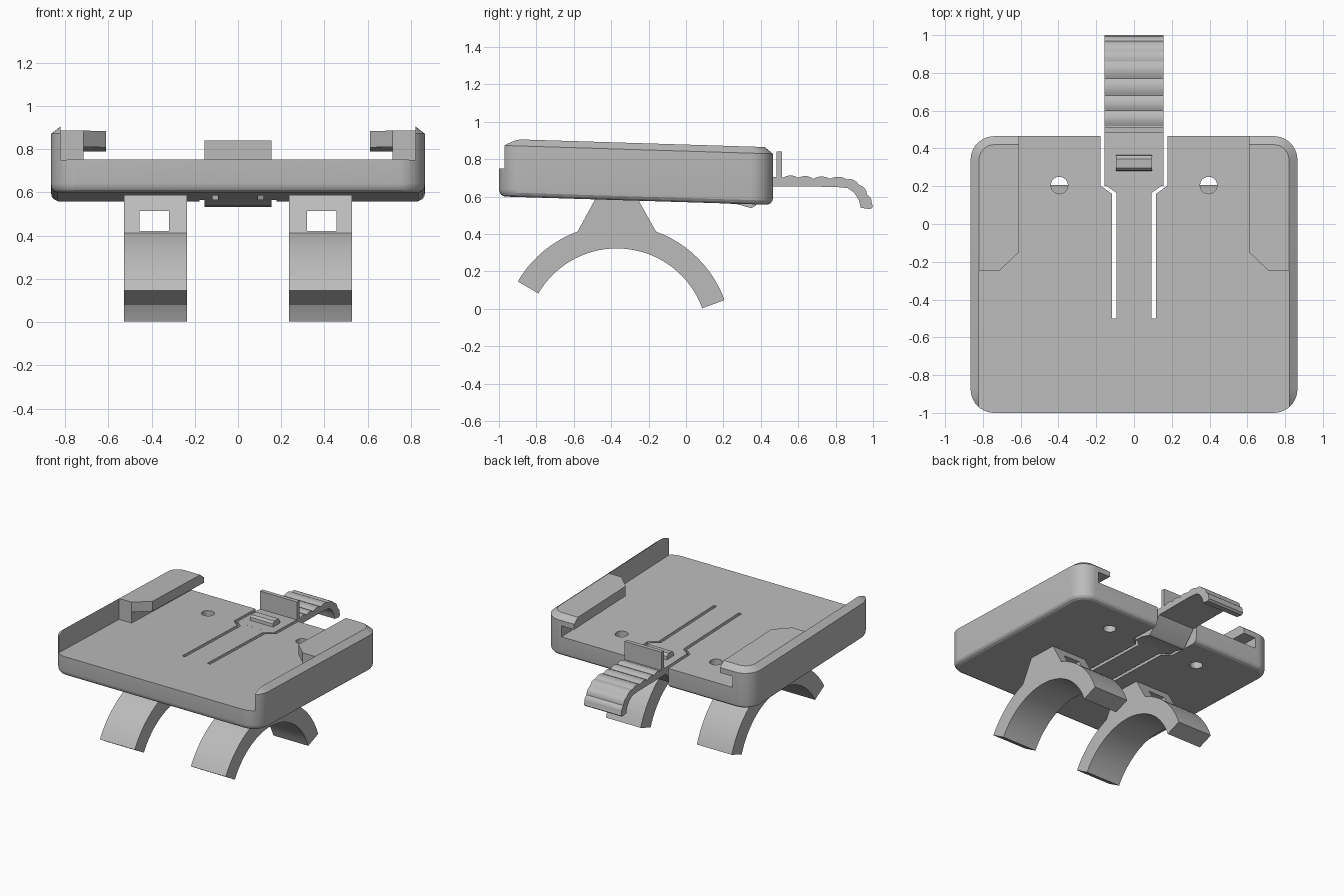
import bpy, bmesh, math
from mathutils import Vector

if "Cube" in bpy.data.objects:
    bpy.data.objects.remove(bpy.data.objects["Cube"], do_unlink=True)

grey = bpy.data.materials.new("plain grey")
grey.use_nodes = True
grey.diffuse_color = (0.5, 0.5, 0.5, 1)
grey.node_tree.nodes["Principled BSDF"].inputs["Base Color"].default_value = (0.5, 0.5, 0.5, 1)


def loft(name, rings):
    """Closed solid through a stack of equal-length rings."""
    bm = bmesh.new()
    loops = [[bm.verts.new(p) for p in ring] for ring in rings]
    n = len(loops[0])
    for a, b in zip(loops, loops[1:]):
        for i in range(n):
            j = (i + 1) % n
            bm.faces.new((a[i], a[j], b[j], b[i]))
    bm.faces.new(loops[0])
    bm.faces.new(loops[-1])
    bmesh.ops.recalc_face_normals(bm, faces=bm.faces)
    mesh = bpy.data.meshes.new(name)
    bm.to_mesh(mesh)
    bm.free()
    mesh.materials.append(grey)
    ob = bpy.data.objects.new(name, mesh)
    bpy.context.collection.objects.link(ob)
    return ob


def plan(name, outline, z0, z1):
    return loft(name, [[(x, y, z) for x, y in outline] for z in (z0, z1)])


def side(name, outline, x0, x1):
    return loft(name, [[(x, y, z) for y, z in outline] for x in (x0, x1)])


def rect(x0, x1, y0, y1):
    return [(x0, y0), (x1, y0), (x1, y1), (x0, y1)]


def cut(ob, cutter):
    """Subtract the cutter and discard it."""
    mod = ob.modifiers.new("cut", 'BOOLEAN')
    mod.operation, mod.solver, mod.object = 'DIFFERENCE', 'EXACT', cutter
    bpy.context.view_layer.update()
    mesh = bpy.data.meshes.new_from_object(ob.evaluated_get(bpy.context.evaluated_depsgraph_get()))
    ob.modifiers.clear()
    ob.data = mesh
    bpy.data.objects.remove(cutter, do_unlink=True)


def smooth(ob):
    bpy.ops.object.select_all(action='DESELECT')
    ob.select_set(True)
    bpy.context.view_layer.objects.active = ob
    bpy.ops.object.shade_smooth_by_angle(angle=math.radians(25))


def arc(cy, cz, r, a0, a1, steps):
    angles = [math.radians(a0 + (a1 - a0) * i / steps) for i in range(steps + 1)]
    return [(cy + r * math.cos(a), cz + r * math.sin(a)) for a in angles]


def rounded(inset, z):
    """Rounded rectangle outline of the tray at one height."""
    hx, y0, y1, r = 0.865 - inset, -1 + inset, 0.465 - inset, 0.125 - inset
    pts = []
    for cx, cy, a in ((hx - r, y1 - r, 0), (r - hx, y1 - r, 90),
                      (r - hx, y0 + r, 180), (hx - r, y0 + r, 270)):
        pts += arc(cx, cy, r, a, a + 90, 10)
    return [(x, y, z) for x, y in pts]


# Tray: rounded block with softened bottom and chamfered rim
FLOOR = 0.72
tray = loft("tray", [rounded(0.03, 0.57), rounded(0.012, 0.579), rounded(0.003, 0.592),
                     rounded(0, 0.61), rounded(0, 0.843), rounded(0.045, 0.878)])

# Open well between the rails, leaving the two lips at the back
half = [(0.82, -1.2), (0.82, -0.25), (0.715, -0.25), (0.61, -0.15), (0.61, 0.7)]
cut(tray, plan("well_cutter", half + [(-x, y) for x, y in reversed(half)], FLOOR, 1.1))
# Channel beneath the lips
cut(tray, plan("channel_cutter", rect(-0.715, 0.715, -0.4, 0.7), FLOOR, 0.803))
# Gap for the latch
cut(tray, plan("latch_gap_cutter", rect(-0.178, 0.178, 0.205, 0.7), 0.4, 0.79))
# Flex slots and screw holes
for s in (-1, 1):
    slot = [(0.093, -0.5), (0.117, -0.5), (0.117, 0.16), (0.178, 0.203),
            (0.178, 0.25), (0.16, 0.25), (0.153, 0.207), (0.093, 0.165)]
    cut(tray, plan("slot_cutter", [(s * x, y) for x, y in slot], 0.4, 0.79))
    cut(tray, plan("hole_cutter", arc(s * 0.395, 0.205, 0.045, 0, 345, 23), 0.4, 0.79))

# Slight forward tilt of the tray
for v in tray.data.vertices:
    v.co.z -= 0.031 * v.co.y
smooth(tray)

# Latch lever: scalloped finger grip on top, wedge underneath
knots = [Vector(p) for p in ((0.52, 0.702), (0.6, 0.7), (0.68, 0.695), (0.77, 0.695),
                             (0.86, 0.692), (0.925, 0.662), (0.968, 0.61), (0.99, 0.55))]
top = [(0.2, 0.714), (0.46, 0.706)]
for a, b in zip(knots, knots[1:]):
    d = b - a
    normal = Vector((-d.y, d.x)).normalized()
    for i in range(5):
        t = i / 5
        top.append(tuple(a + d * t + normal * 0.05 * t * (1 - t)))
under = [(1.0, 0.545), (0.985, 0.533), (0.935, 0.54), (0.925, 0.58), (0.9, 0.62), (0.865, 0.645),
         (0.8, 0.652), (0.46, 0.655), (0.37, 0.55), (0.35, 0.538), (0.27, 0.56), (0.2, 0.564)]
lever = side("latch_lever", top + under, -0.155, 0.155)
smooth(lever)

# Upright stop and small catch on the latch
side("latch_stop", rect(0.483, 0.513, 0.67, 0.84), -0.155, 0.155)
side("latch_catch", [(0.28, 0.7), (0.283, 0.735), (0.297, 0.75), (0.345, 0.752),
                     (0.363, 0.735), (0.365, 0.7)], -0.095, 0.095)

# Saddle clamps: curved band with a tapered pedestal and strap window
CY, CZ = -0.37, -0.163
band = arc(CY, CZ, 0.486, 20, 149.7, 32)
outer_back = arc(CY, CZ, 0.613, 20, 70, 12)
outer_front = arc(CY, CZ, 0.613, 110, 149.7, 10)
pedestal = [(-0.262, 0.595), (-0.478, 0.6)]
outline = outer_back + pedestal + outer_front + band[::-1]
for s, label in ((-1, "right"), (1, "left")):
    clamp = side(label + "_clamp", outline, s * 0.235, s * 0.527)
    window = [(y, z) for y, z in rect(-1.2, 0.5, 0.42, 0.513)]
    cut(clamp, side("window_cutter", window, s * 0.32, s * 0.455))
    smooth(clamp)
